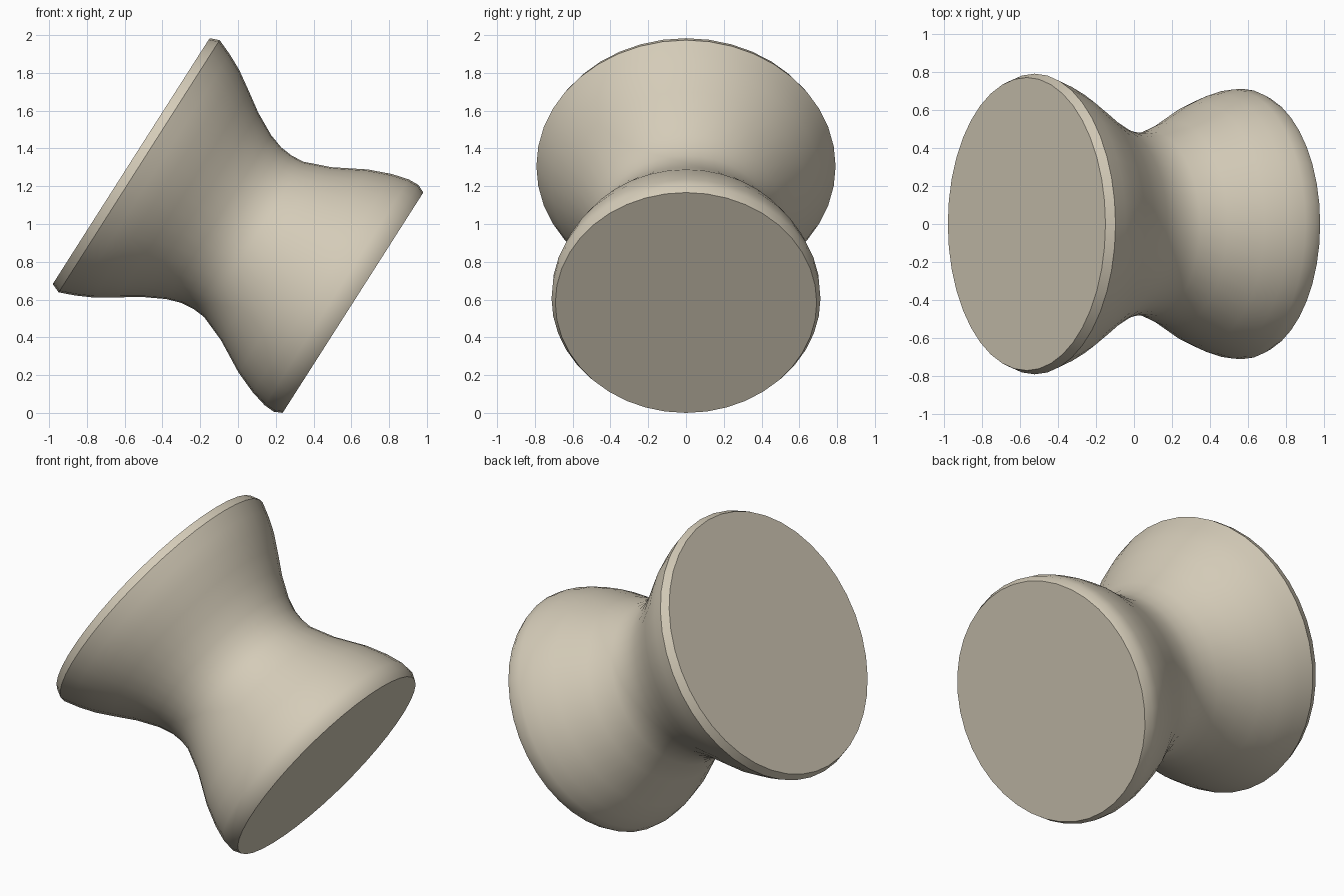
import bpy, bmesh, math
from mathutils import Vector

if "Cube" in bpy.data.objects:
    bpy.data.objects.remove(bpy.data.objects["Cube"])

mat = bpy.data.materials.new("warm beige")
mat.diffuse_color = (0.66, 0.60, 0.48, 1)
mat.use_nodes = True
mat.node_tree.nodes["Principled BSDF"].inputs["Base Color"].default_value = mat.diffuse_color

# Spool profile: distance along the tilted axis, radius
profile = [(0.0, 0.70), (0.0, 0.772), (0.05, 0.792), (0.135, 0.758), (0.222, 0.715),
           (0.33, 0.645), (0.43, 0.578), (0.55, 0.515), (0.63, 0.489), (0.70, 0.482),
           (0.77, 0.488), (0.91, 0.543), (1.08, 0.637), (1.20, 0.685), (1.29, 0.709),
           (1.35, 0.712), (1.393, 0.692), (1.393, 0.62)]
start = Vector((-0.565, 0, 1.345))
axis = Vector((0.843, 0, -0.538)).normalized()
side = Vector((0, 1, 0))
up = side.cross(axis)
N = 40

# Lathe the profile round the tilted axis and cap both ends
bm = bmesh.new()
rings = []
for t, r in profile:
    rings.append([bm.verts.new(start + axis * t
                  + up * r * math.cos(2 * math.pi * i / N)
                  + side * r * math.sin(2 * math.pi * i / N)) for i in range(N)])
for a, b in zip(rings, rings[1:]):
    for i in range(N):
        j = (i + 1) % N
        bm.faces.new((a[i], a[j], b[j], b[i]))
bm.faces.new(rings[0])
bm.faces.new(rings[-1])
bmesh.ops.recalc_face_normals(bm, faces=bm.faces)

# Stand on the ground, centred
for k in (0, 2):
    lo = min(v.co[k] for v in bm.verts)
    hi = max(v.co[k] for v in bm.verts)
    for v in bm.verts:
        v.co[k] -= lo if k == 2 else (lo + hi) / 2

me = bpy.data.meshes.new("spool")
bm.to_mesh(me)
bm.free()
me.materials.append(mat)
obj = bpy.data.objects.new("spool", me)
bpy.context.collection.objects.link(obj)
bpy.context.view_layer.objects.active = obj
obj.select_set(True)
bpy.ops.object.shade_smooth_by_angle(angle=math.radians(40))
